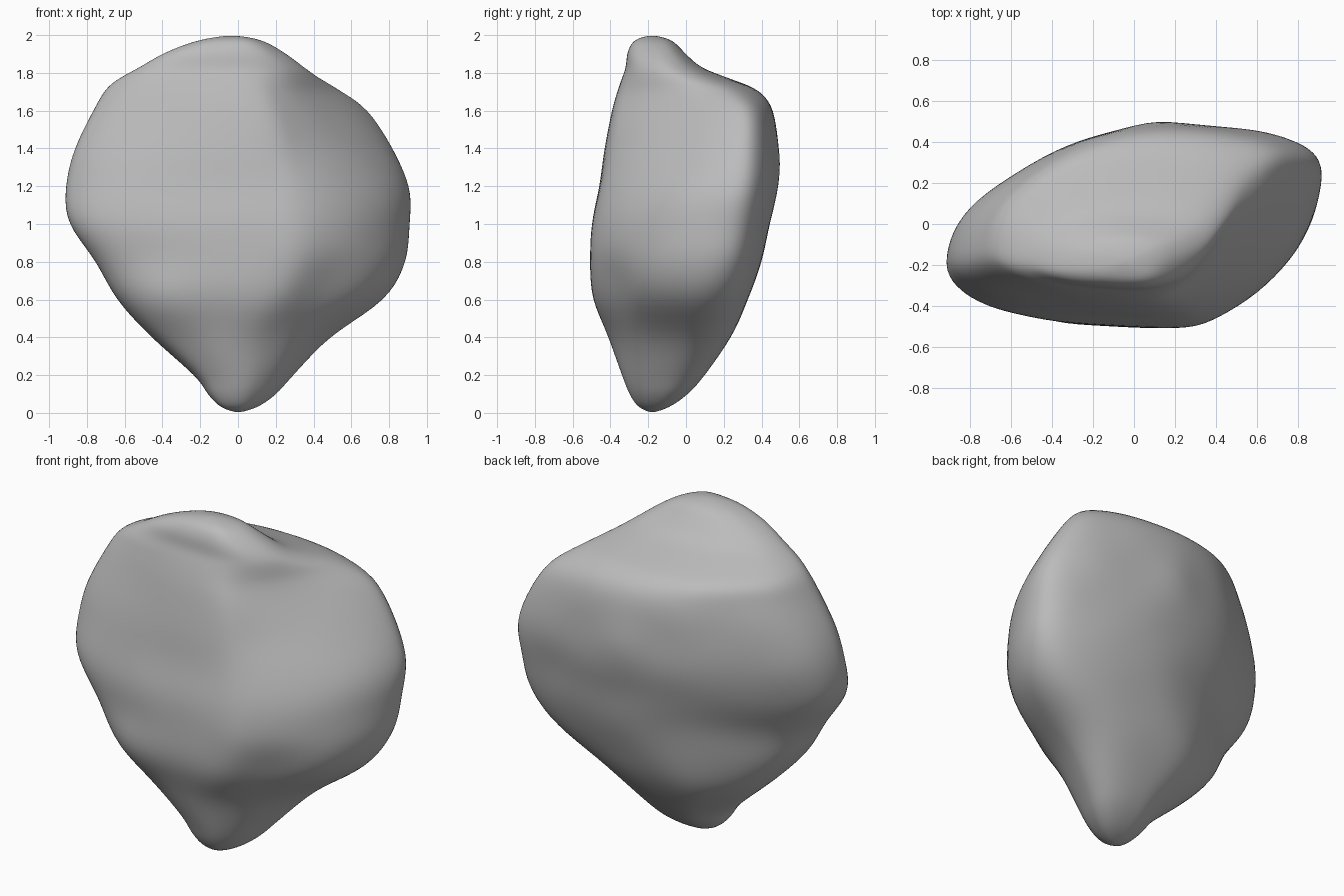
import bpy
import bmesh
import math
from mathutils import Vector, noise

RINGS_PER_SPAN = 5
STEPS_PER_SIDE = 8

default_cube = bpy.data.objects.get("Cube")
if default_cube:
    bpy.data.objects.remove(default_cube, do_unlink=True)

# Extents of the rock at each height: z, left, right, front, back
LEVELS = [
    (0, 0, 0, -.18, -.18),
    (.03, -.09, .1, -.25, -.09),
    (.1, -.16, .2, -.3, .01),
    (.2, -.23, .29, -.34, .1),
    (.4, -.46, .48, -.41, .24),
    (.6, -.64, .76, -.49, .33),
    (.8, -.75, .88, -.51, .4),
    (1, -.89, .9, -.5, .44),
    (1.2, -.91, .9, -.46, .48),
    (1.4, -.86, .82, -.43, .48),
    (1.6, -.76, .69, -.39, .46),
    (1.71, -.7, .54, -.36, .38),
    (1.77, -.63, .44, -.34, .23),
    (1.83, -.52, .35, -.32, .08),
    (1.91, -.38, .24, -.31, -.01),
    (1.975, -.2, .12, -.27, -.08),
    (2, -.03, -.03, -.18, -.18),
]

# Outlines seen from above, as fractions of the extents: rounded foot,
# skewed slab in the middle, narrower shoulder and blunt crest
FOOT = [
    (0, .4), (.06, .17), (.25, .04), (.45, 0), (.65, .06), (.86, .26),
    (1, .6), (.98, .83), (.84, .96), (.58, 1), (.27, .94), (.05, .69),
]
MIDDLE = [
    (0, .36), (.03, .18), (.2, .05), (.55, 0), (.72, .06), (.92, .35),
    (1, .66), (.985, .87), (.84, .97), (.58, 1), (.32, .88), (.07, .59),
]
SHOULDER = [
    (0, .36), (.03, .18), (.24, .05), (.58, 0), (.72, .11), (.87, .39),
    (.98, .7), (.985, .87), (.83, .97), (.57, 1), (.32, .9), (.08, .62),
]
CREST = [
    (0, .4), (.05, .2), (.25, .06), (.63, 0), (.83, .09), (.95, .32),
    (1, .58), (.95, .82), (.78, .96), (.55, 1), (.28, .93), (.07, .7),
]

# Local swellings and hollows: centre, radius, push along the normal
BUMPS = [
    ((-.4, -.45, .62), .17, .025),
    ((-.45, -.42, .8), .13, -.012),
    ((.42, -.32, .7), .18, -.035),
    ((.5, -.33, 1.02), .2, .02),
    ((.1, .5, 1.33), .13, .025),
]


def spline(a, b, c, d, t):
    """Catmull-Rom point between b and c."""
    a, b, c, d = (Vector(p) for p in (a, b, c, d))
    return (b * 2 + (c - a) * t + (a * 2 - b * 5 + c * 4 - d) * t ** 2
            + (b * 3 - a - c * 3 + d) * t ** 3) / 2


def smooth_loop(points, steps):
    n = len(points)
    return [spline(points[i - 1], points[i], points[(i + 1) % n],
                   points[(i + 2) % n], s / steps)
            for i in range(n) for s in range(steps)]


def smooth_path(points, steps):
    last = len(points) - 1
    path = []
    for i in range(last):
        around = [points[min(max(k, 0), last)] for k in range(i - 1, i + 3)]
        path += [spline(*around, s / steps) for s in range(steps)]
    return path


def ramp(low, high, value):
    t = min(max((value - low) / (high - low), 0), 1)
    return t * t * (3 - 2 * t)


loops = [smooth_loop(o, STEPS_PER_SIDE) for o in (FOOT, MIDDLE, SHOULDER, CREST)]


def outline_at(z):
    up, top, tip = ramp(.3, .9, z), ramp(1, 1.6, z), ramp(1.6, 1.88, z)
    return [f.lerp(m, up).lerp(s, top).lerp(c, tip) for f, m, s, c in zip(*loops)]


# Loft the outlines through the heights, closing on a point at each end
bm = bmesh.new()
rings = []
for z, left, right, front, back in smooth_path(LEVELS, RINGS_PER_SPAN)[1:]:
    rings.append([bm.verts.new((left + (right - left) * u,
                                front + (back - front) * v, z))
                  for u, v in outline_at(z)])
count = len(loops[0])
for lower, upper in zip(rings, rings[1:]):
    for i in range(count):
        j = (i + 1) % count
        bm.faces.new((lower[i], lower[j], upper[j], upper[i]))
for ring, level in ((rings[0], LEVELS[0]), (rings[-1], LEVELS[-1])):
    z, left, right, front, back = level
    end = bm.verts.new((left, front, z))
    for i in range(count):
        bm.faces.new((ring[i], ring[(i + 1) % count], end))
bmesh.ops.recalc_face_normals(bm, faces=bm.faces)
bm.normal_update()

# Weathering: broad lumps plus a faint ripple, fading out at the tips
for vert in bm.verts:
    push = sum(amount * math.exp(-((vert.co - Vector(centre)).length / radius) ** 2)
               for centre, radius, amount in BUMPS)
    fade = math.sin(math.pi * min(max(vert.co.z / 2, 0), 1))
    push += noise.noise(vert.co * 4) * .008 * fade
    vert.co += vert.normal * push
for _ in range(6):
    bmesh.ops.smooth_vert(bm, verts=bm.verts, factor=.5,
                          use_axis_x=True, use_axis_y=True, use_axis_z=True)

mesh = bpy.data.meshes.new("rock")
bm.to_mesh(mesh)
bm.free()
rock = bpy.data.objects.new("rock", mesh)
bpy.context.collection.objects.link(rock)

# Plain grey stone
stone = bpy.data.materials.new("grey_stone")
stone.use_nodes = True
grey = (.5, .5, .5, 1)
stone.diffuse_color = grey
stone.node_tree.nodes["Principled BSDF"].inputs["Base Color"].default_value = grey
mesh.materials.append(stone)

bpy.context.view_layer.objects.active = rock
rock.select_set(True)
bpy.ops.object.shade_smooth()
